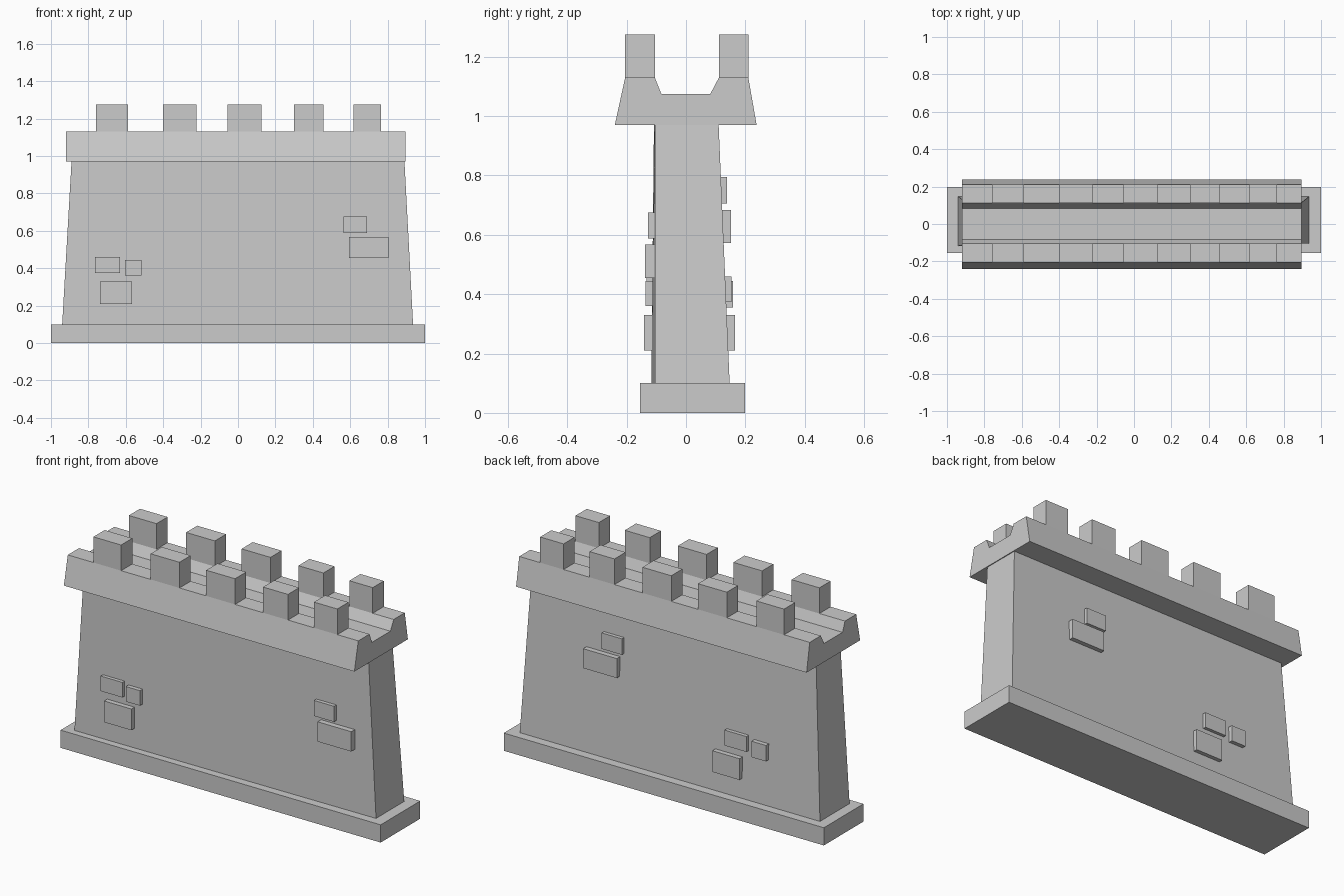
import bpy


def mesh_object(name, verts, faces):
    me = bpy.data.meshes.new(name)
    me.from_pydata(verts, [], faces)
    me.update()
    ob = bpy.data.objects.new(name, me)
    bpy.context.collection.objects.link(ob)
    return ob


def loft(name, ring_a, ring_b):
    """Closed solid between two matching rings (ring_a wound outward-facing from below)."""
    n = len(ring_a)
    sides = [(i, (i + 1) % n, n + (i + 1) % n, n + i) for i in range(n)]
    caps = [tuple(reversed(range(n))), tuple(range(n, 2 * n))]
    return mesh_object(name, ring_a + ring_b, sides + caps)


def box(name, x0, x1, y0, y1, z0, z1):
    ring = [(x0, y0), (x1, y0), (x1, y1), (x0, y1)]
    return loft(name, [(x, y, z0) for x, y in ring], [(x, y, z1) for x, y in ring])


# Plinth
box("plinth", -1, 1, -0.155, 0.198, 0, 0.10)

# Tapered wall body, slightly skewed at the front
loft("wall_body",
     [(-0.94, -0.117, 0.10), (0.936, -0.105, 0.10), (0.936, 0.147, 0.10), (-0.94, 0.147, 0.10)],
     [(-0.89, -0.108, 0.97), (0.89, -0.105, 0.97), (0.89, 0.11, 0.97), (-0.89, 0.11, 0.97)])

# Walkway with parapets: one profile (y, z) extruded along x
profile = [(-0.24, 0.97), (0.238, 0.97), (0.21, 1.13), (0.111, 1.13),
           (0.082, 1.075), (-0.083, 1.075), (-0.105, 1.13), (-0.205, 1.13)]
loft("walkway", [(-0.92, y, z) for y, z in profile], [(0.895, y, z) for y, z in profile])

# Merlons on both parapets
merlons = [(-0.76, -0.587), (-0.402, -0.222), (-0.055, 0.125), (0.30, 0.456), (0.618, 0.764)]
for side, y0, y1 in (("front", -0.205, -0.105), ("back", 0.111, 0.21)):
    for i, (x0, x1) in enumerate(merlons):
        box(f"{side}_merlon_{i + 1}", x0, x1, y0, y1, 1.13, 1.275)

# Raised stones: x range, outer y, z range
front_stones = [(-0.765, -0.63, -0.133, 0.375, 0.46), (-0.605, -0.517, -0.137, 0.36, 0.445),
                (-0.737, -0.567, -0.142, 0.21, 0.33), (0.565, 0.69, -0.128, 0.588, 0.676),
                (0.594, 0.804, -0.138, 0.455, 0.567)]
back_stones = [(-0.484, -0.348, 0.153, 0.373, 0.46), (-0.61, -0.52, 0.158, 0.355, 0.445),
               (-0.45, -0.28, 0.165, 0.21, 0.33), (0.304, 0.43, 0.138, 0.705, 0.795),
               (0.326, 0.536, 0.152, 0.573, 0.683)]
for i, (x0, x1, y, z0, z1) in enumerate(front_stones):
    box(f"front_stone_{i + 1}", x0, x1, y, -0.09, z0, z1)
for i, (x0, x1, y, z0, z1) in enumerate(back_stones):
    box(f"back_stone_{i + 1}", x0, x1, 0.10, y, z0, z1)
